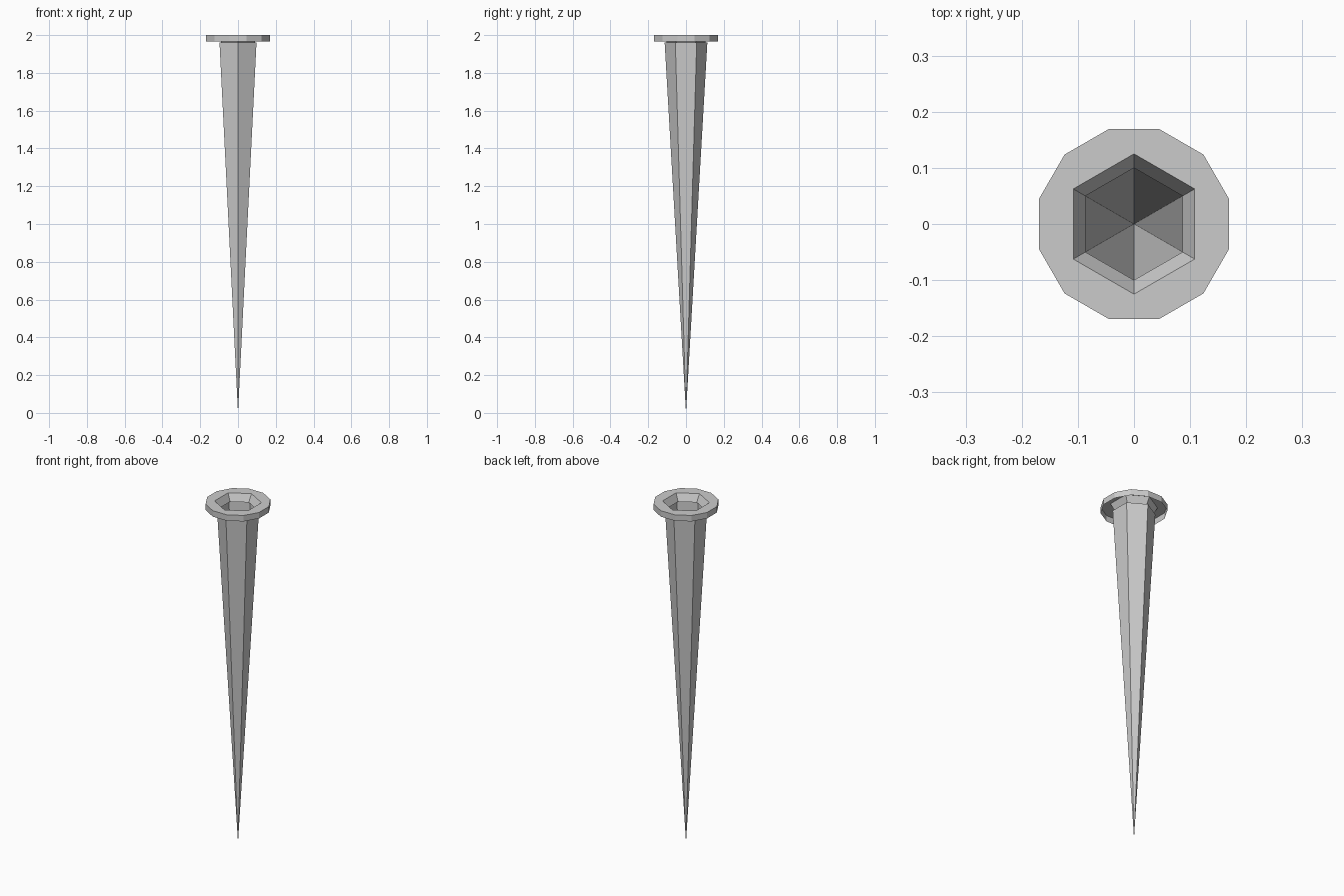
import bpy, bmesh
from math import sin, cos, radians

if "Cube" in bpy.data.objects:
    bpy.data.objects.remove(bpy.data.objects["Cube"])


def ring(bm, count, start, radius, z):
    step = 360 / count
    return [bm.verts.new((radius * cos(radians(start + i * step)),
                          radius * sin(radians(start + i * step)), z))
            for i in range(count)]


def skin(bm, upper, lower):
    n = len(upper)
    for i in range(n):
        j = (i + 1) % n
        bm.faces.new((lower[i], lower[j], upper[j], upper[i]))


def finish(bm, name):
    mesh = bpy.data.meshes.new(name)
    bm.to_mesh(mesh)
    bm.free()
    obj = bpy.data.objects.new(name, mesh)
    bpy.context.collection.objects.link(obj)
    return obj


# Head: twelve-sided collar, open underneath, with a hexagonal funnel mouth
bm = bmesh.new()
outer = ring(bm, 12, 15, 0.175, 2.0)
skin(bm, outer, ring(bm, 12, 15, 0.175, 1.965))
mouth = ring(bm, 6, 30, 0.125, 2.0)
for k in range(6):
    a, b, c = outer[2 * k], outer[2 * k + 1], outer[(2 * k + 2) % 12]
    bm.faces.new((mouth[k], a, b))
    bm.faces.new((mouth[k], b, c, mouth[(k + 1) % 6]))
throat = ring(bm, 6, 30, 0.10, 1.958)
skin(bm, throat, mouth)
finish(bm, "head_collar")

# Shank: hollow six-sided cone running down to a point
bm = bmesh.new()
top = ring(bm, 6, 30, 0.113, 1.96)
tip = bm.verts.new((0, 0, 0))
for k in range(6):
    bm.faces.new((tip, top[(k + 1) % 6], top[k]))
finish(bm, "shank")
